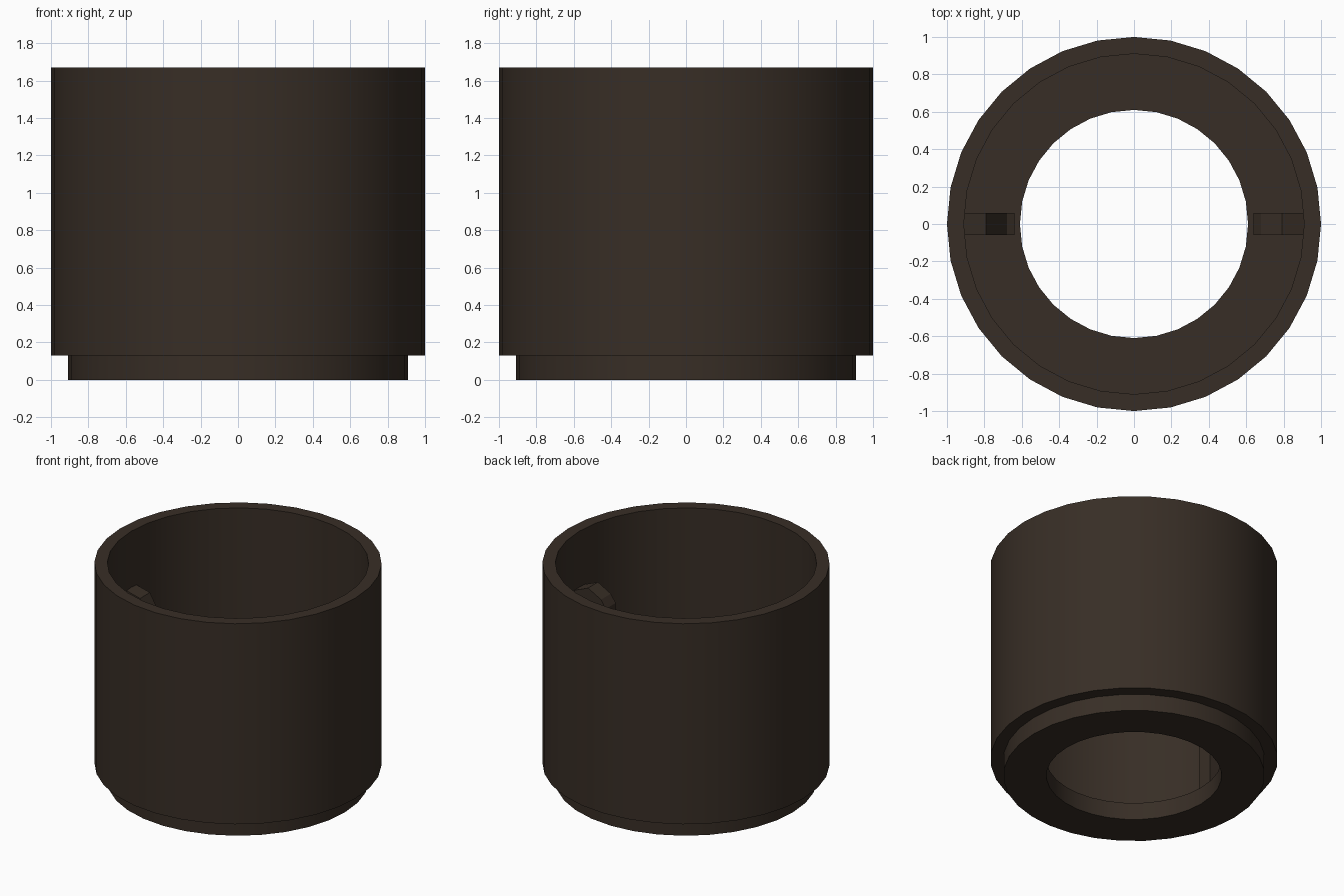
import bpy, bmesh, math

if "Cube" in bpy.data.objects:
    bpy.data.objects.remove(bpy.data.objects["Cube"])

SIDES = 32

mat = bpy.data.materials.new("dark_brown")
mat.diffuse_color = (0.039, 0.027, 0.019, 1)
mat.use_nodes = True
mat.node_tree.nodes["Principled BSDF"].inputs["Base Color"].default_value = mat.diffuse_color


def finish(name, bm):
    bmesh.ops.recalc_face_normals(bm, faces=bm.faces[:])
    mesh = bpy.data.meshes.new(name)
    bm.to_mesh(mesh)
    bm.free()
    obj = bpy.data.objects.new(name, mesh)
    bpy.context.collection.objects.link(obj)
    mesh.materials.append(mat)
    return obj


def lathe(name, profile):
    """Revolve a closed (radius, z) profile around the z axis."""
    bm = bmesh.new()
    rings = []
    for i in range(SIDES):
        a = 2 * math.pi * i / SIDES
        rings.append([bm.verts.new((r * math.cos(a), r * math.sin(a), z))
                      for r, z in profile])
    n = len(profile)
    for i in range(SIDES):
        a, b = rings[i], rings[(i + 1) % SIDES]
        for j in range(n):
            k = (j + 1) % n
            bm.faces.new((a[j], b[j], b[k], a[k]))
    return finish(name, bm)


def tab(name, profile, half_width=0.06):
    """Extrude an (x, z) outline along y."""
    bm = bmesh.new()
    face = bm.faces.new([bm.verts.new((x, -half_width, z)) for x, z in profile])
    ext = bmesh.ops.extrude_face_region(bm, geom=[face])
    verts = [g for g in ext["geom"] if isinstance(g, bmesh.types.BMVert)]
    bmesh.ops.translate(bm, verts=verts, vec=(0, 2 * half_width, 0))
    return finish(name, bm)


# Open sleeve with a stepped foot and a ring-shaped floor
sleeve = lathe("sleeve", [(0.61, 0), (0.91, 0), (0.91, 0.13), (1, 0.13),
                          (1, 1.67), (0.91, 1.67), (0.91, 0.132), (0.61, 0.132)])
bpy.context.view_layer.objects.active = sleeve
sleeve.select_set(True)
bpy.ops.object.shade_smooth_by_angle(angle=math.radians(30))

# Two upright inner ribs with differently cut tops
tab("left_rib", [(-0.91, 0.132), (-0.64, 0.132), (-0.64, 1.00),
                 (-0.68, 1.02), (-0.79, 1.21), (-0.91, 1.24)])
tab("right_rib", [(0.91, 0.132), (0.64, 0.132), (0.64, 1.17),
                  (0.68, 1.23), (0.79, 1.29), (0.91, 1.24)])
